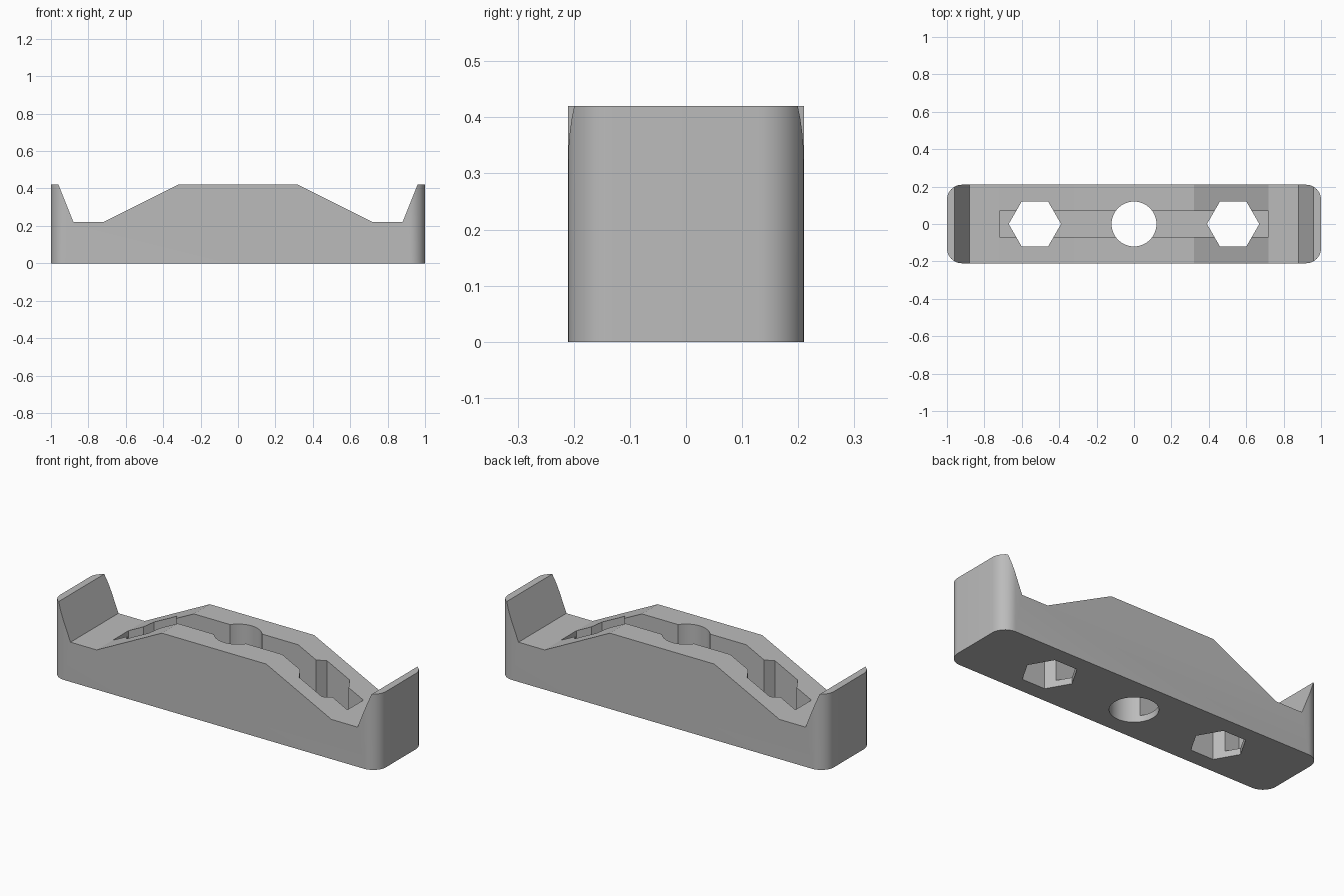
import bpy, bmesh, math
from mathutils import Vector

if "Cube" in bpy.data.objects:
    bpy.data.objects.remove(bpy.data.objects["Cube"])

HALF_WIDTH, HEIGHT, CORNER = 0.21, 0.42, 0.08
SLOT_FLOOR = 0.035

grey = bpy.data.materials.new("plain_grey")
grey.use_nodes = True
grey.diffuse_color = (0.5, 0.5, 0.5, 1)
grey.node_tree.nodes["Principled BSDF"].inputs["Base Color"].default_value = (0.5, 0.5, 0.5, 1)


def prism(name, outline, sweep):
    """Extrude a closed 3D outline along the sweep vector."""
    bm = bmesh.new()
    face = bm.faces.new([bm.verts.new(p) for p in outline])
    ext = bmesh.ops.extrude_face_region(bm, geom=[face])
    moved = [v for v in ext["geom"] if isinstance(v, bmesh.types.BMVert)]
    bmesh.ops.translate(bm, verts=moved, vec=Vector(sweep))
    bmesh.ops.recalc_face_normals(bm, faces=bm.faces)
    mesh = bpy.data.meshes.new(name)
    bm.to_mesh(mesh)
    bm.free()
    mesh.materials.append(grey)
    obj = bpy.data.objects.new(name, mesh)
    bpy.context.collection.objects.link(obj)
    return obj


def arc(cx, cy, z, radius, start, sweep, steps):
    return [(cx + radius * math.cos(start + sweep * i / steps),
             cy + radius * math.sin(start + sweep * i / steps), z) for i in range(steps + 1)]


def hole(name, x, radius, sides):
    ring = arc(x, 0, -0.1, radius, 0, math.tau, sides)[:-1]
    return prism(name, ring, (0, 0, 1))


def cut(body, cutter):
    cutter.hide_render = True
    mod = body.modifiers.new("cut", "BOOLEAN")
    mod.operation, mod.solver, mod.object = "DIFFERENCE", "EXACT", cutter
    bpy.ops.object.modifier_apply(modifier=mod.name)
    bpy.data.objects.remove(cutter)


# Block with rounded upright corners
outline = []
for k, (sx, sy) in enumerate([(1, 1), (-1, 1), (-1, -1), (1, -1)]):
    outline += arc(sx * (1 - CORNER), sy * (HALF_WIDTH - CORNER), 0,
                   CORNER, k * math.pi / 2, math.pi / 2, 12)
body = prism("bracket_body", outline, (0, 0, HEIGHT))
bpy.context.view_layer.objects.active = body
body.select_set(True)

# Valleys between the raised middle and the end lips
top = HEIGHT + 0.1
valley = [(0.32 - 0.2, top), (0.32 - 0.2, HEIGHT + 0.1), (0.72, 0.22), (0.88, 0.22), (1.0, top)]
valley = [(0.12, top), (0.72, 0.22), (0.88, 0.22), (0.92 + 0.08, top)]
for side in (-1, 1):
    cut(body, prism("valley_cutter", [(side * x, -0.5, z) for x, z in valley], (0, 1, 0)))

# Long slot, open at the top
slot = [(-0.72, -0.07), (0.72, -0.07), (0.72, 0.07), (-0.72, 0.07)]
cut(body, prism("slot_cutter", [(x, y, SLOT_FLOOR) for x, y in slot], (0, 0, 1)))

# Round centre hole and a hexagonal hole at either side
cut(body, hole("round_cutter", 0, 0.12, 64))
for x in (-0.53, 0.53):
    cut(body, hole("hex_cutter", x, 0.14, 6))

bpy.ops.object.shade_smooth_by_angle(angle=math.radians(25))
